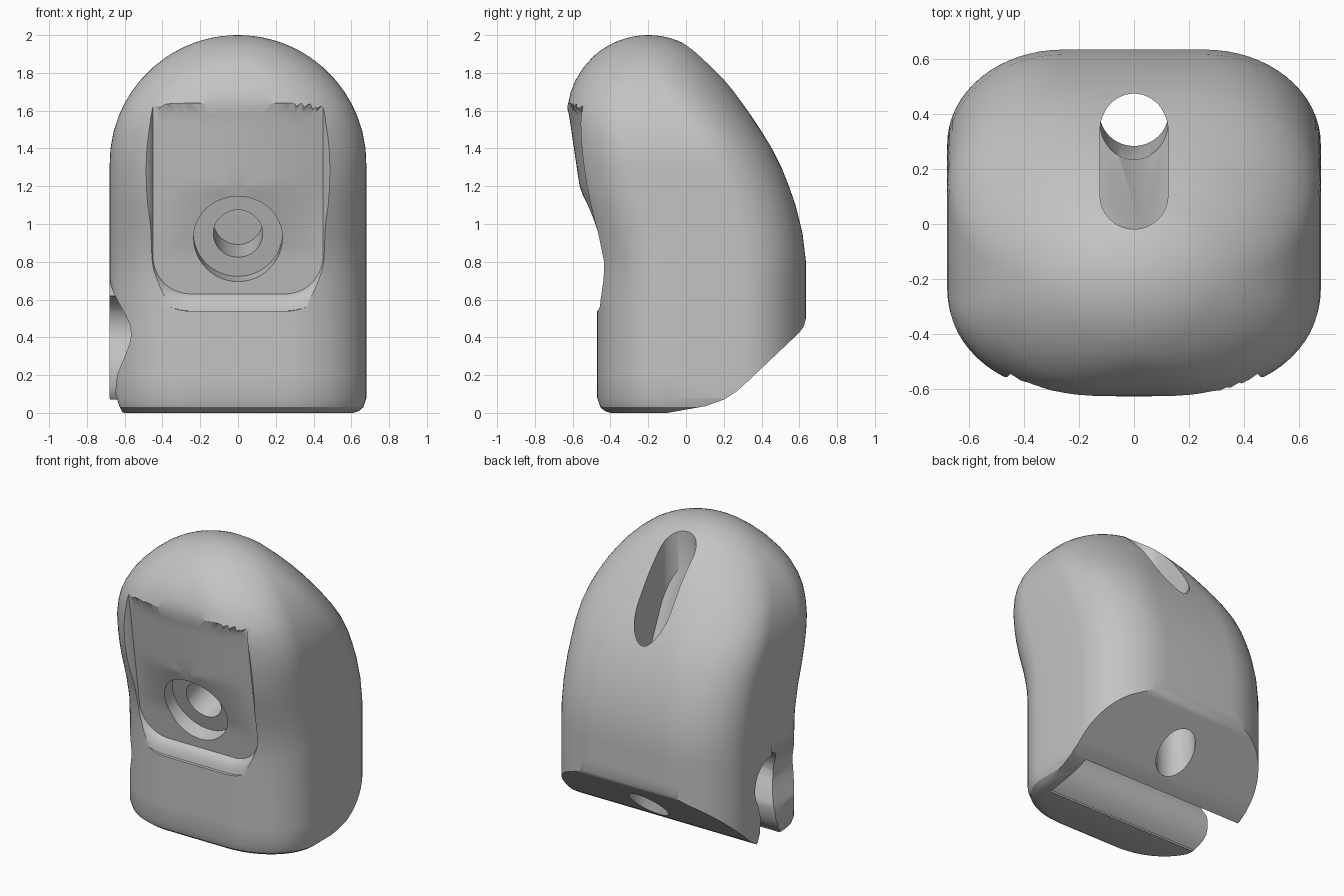
import bpy, bmesh, math
from mathutils import Vector

cube = bpy.data.objects.get("Cube")
if cube:
    bpy.data.objects.remove(cube, do_unlink=True)

grey = bpy.data.materials.new("plain_grey")
grey.use_nodes = True
colour = (0.55, 0.55, 0.55, 1)
grey.diffuse_color = colour
grey.node_tree.nodes["Principled BSDF"].inputs["Base Color"].default_value = colour


def loft(name, rings):
    """Closed solid through a list of equal length rings."""
    bm = bmesh.new()
    loops = [[bm.verts.new(p) for p in ring] for ring in rings]
    n = len(loops[0])
    for a, b in zip(loops, loops[1:]):
        for i in range(n):
            j = (i + 1) % n
            bm.faces.new((a[i], a[j], b[j], b[i]))
    bm.faces.new(loops[0][::-1])
    bm.faces.new(loops[-1])
    bmesh.ops.recalc_face_normals(bm, faces=bm.faces)
    mesh = bpy.data.meshes.new(name)
    bm.to_mesh(mesh)
    bm.free()
    obj = bpy.data.objects.new(name, mesh)
    bpy.context.collection.objects.link(obj)
    mesh.materials.append(grey)
    return obj


def arc(cx, cy, rx, ry, start, end, steps=16):
    out = []
    for i in range(steps + 1):
        t = math.radians(start + (end - start) * i / steps)
        out.append((cx + rx * math.cos(t), cy + ry * math.sin(t)))
    return out


def line(a, b, steps=14):
    """Points strictly between a and b."""
    return [(a[0] + (b[0] - a[0]) * i / steps, a[1] + (b[1] - a[1]) * i / steps)
            for i in range(1, steps)]


def rod(name, start, end, radius):
    """Round cutter between two points in the middle plane."""
    start, end = Vector(start), Vector(end)
    side = Vector((1, 0, 0))
    up = (end - start).normalized().cross(side)
    ring = arc(0, 0, radius, radius, 0, 352.5, 47)
    return loft(name, [[p + side * u + up * v for u, v in ring] for p in (start, end)])


def section(z, front, back, half, inset=0):
    """Rounded cross-section; its corners get rounder towards the dome."""
    half -= inset
    front += inset
    back -= inset
    mid, depth = (front + back) / 2, (back - front) / 2
    rise = min(1, max(0, (z - 1.0) / 0.9))
    kf, kb = min(.999, .65 + .35 * rise ** 4), min(.999, .62 + .38 * rise ** 2)
    pts = []
    for sx, sy, k, a in ((1, 1, kb, 0), (-1, 1, kb, 90), (-1, -1, kf, 180), (1, -1, kf, 270)):
        rx, ry = half * k, depth * k
        pts += arc(sx * (half - rx), mid + sy * (depth - ry), rx, ry, a, a + 90)
    return [(x, y, z) for x, y in pts]


def half_width(z):
    return 0.68 if z < 1.32 else math.sqrt(0.68 ** 2 - (z - 1.32) ** 2)


# Body: height, front and back of each section, then the dome
rows = [(0.08, -.47, .635), (0.2, -.47, .635), (0.4, -.47, .635), (0.55, -.47, .635),
        (0.7, -.472, .635), (0.8, -.48, .635), (0.95, -.515, .617), (1.1, -.563, .58),
        (1.2, -.587, .545), (1.3, -.603, .505), (1.4, -.615, .455), (1.49, -.623, .4),
        (1.57, -.63, .347), (1.63, -.626, .305), (1.7, -.61, .255), (1.76, -.586, .208),
        (1.83, -.542, .145), (1.88, -.498, .095)]
rings = [section(z, -.47, .635, 0.68, inset)
         for z, inset in ((0, .07), (.01, .04), (.03, .016))]
rings += [section(z, f, b, half_width(z)) for z, f, b in rows]
for deg in range(50, 90, 5):
    z = 1.57 + 0.43 * math.sin(math.radians(deg))
    r = 0.43 * math.cos(math.radians(deg))
    if z > 1.89:
        rings.append(section(z, -.2 - r, -.2 + r, half_width(z)))
z = 1.99995
rings.append(section(z, -.207, -.193, half_width(z)))
body = loft("body", rings)

# Sloped underside
under = [(-.1, 0), (.1, .035), (.2, .07), (.27, .115), (.33, .17), (.6, .425),
         (.625, .46), (.64, .52), (1, .9), (1, -.3), (-.1, -.3)]
cutters = [loft("underside_cutter", [[(x, y, z) for y, z in under] for x in (-1, 1)])]


# Front recess: floor bulging towards the top, with a flared rim
def floor_y(x, z):
    bulge = .08 * min(1, max(0, (z - .85) / .35))
    spread = max(0, 1 - (x / .45) ** 2)
    return -.4 - .147 * (z - .63) - bulge * spread - max(0, z - 1.63)


def recess_ring(depth, grow, scale=1):
    a, bottom, top, r = .45 + grow, .63 - grow, 1.95, .2 + grow
    left, right = arc(r - a, bottom + r, r, r, 180, 270), arc(a - r, bottom + r, r, r, 270, 360)
    pts = [(-a, top)] + line((-a, top), left[0]) + left + line(left[-1], right[0])
    pts += right + line(right[-1], (a, top)) + [(a, top)] + line((a, top), (-a, top))
    pts = [(x * scale, 1.2 + (z - 1.2) * scale) for x, z in pts]
    return [(x, floor_y(x, z) - depth, z) for x, z in pts]


rings = [recess_ring(0, 0, i / 12) for i in range(1, 12)]
levels = [(0, 0), (.025, .015), (.04, .035), (.055, .06), (.065, .09), (.4, .12)]
rings += [recess_ring(*level) for level in levels]
cutters.append(loft("recess_cutter", rings))

# Stepped front hole, square to the recess floor
axis = Vector((0, 1, .28)).normalized()
centre = Vector((0, floor_y(0, .925), .925))
cutters.append(rod("counterbore_cutter", centre - axis * .3, centre + axis * .09, .235))
cutters.append(rod("front_hole_cutter", centre - axis * .2, centre + axis * .34, .13))

# Leaning bore with a long opening at the top
cutters.append(rod("bore_cutter", (0, .425, -.2), (0, .345, 1.46), .125))
opening = arc(0, .345, .124, .124, 0, 180) + arc(0, .105, .124, .124, 180, 360)
cutters.append(loft("opening_cutter", [[(x, y, 1.72 - 2.2 * (y + .02)) for x, y in opening],
                                       [(x, y, 2.4) for x, y in opening]]))

# Hook slot with a narrow throat, open below and on one side
slot = arc(.04, .44, .18, .18, -20, 200) + [
    (-.08, .29), (-.05, .22), (-.055, .14), (-.09, .06), (-.15, .01), (-.2, -.2),
    (.26, -.2), (.24, .04), (.19, .08), (.165, .14), (.16, .24), (.18, .31)]
cutters.append(loft("slot_cutter", [[(x, y, z) for y, z in slot] for x in (-1, .56)]))
notch = [(-.9, .72), (-.685, .7), (-.66, .64), (-.63, .58), (-.595, .52), (-.573, .47),
         (-.565, .42), (-.573, .37), (-.595, .31), (-.62, .25), (-.64, .2), (-.65, .1),
         (-.63, .04), (-.6, -.02), (-.9, -.1)]
cutters.append(loft("lip_notch_cutter", [[(x, y, z) for x, z in notch] for y in (-.8, .04)]))

# Cut everything away
for obj in bpy.context.selected_objects:
    obj.select_set(False)
bpy.context.view_layer.objects.active = body
body.select_set(True)
for cutter in cutters:
    cutter.hide_render = True
    mod = body.modifiers.new(cutter.name, "BOOLEAN")
    mod.operation = "DIFFERENCE"
    mod.solver = "EXACT"
    mod.object = cutter
    bpy.ops.object.modifier_apply(modifier=mod.name)
    bpy.data.objects.remove(cutter, do_unlink=True)

bpy.ops.object.shade_smooth_by_angle(angle=math.radians(32))
